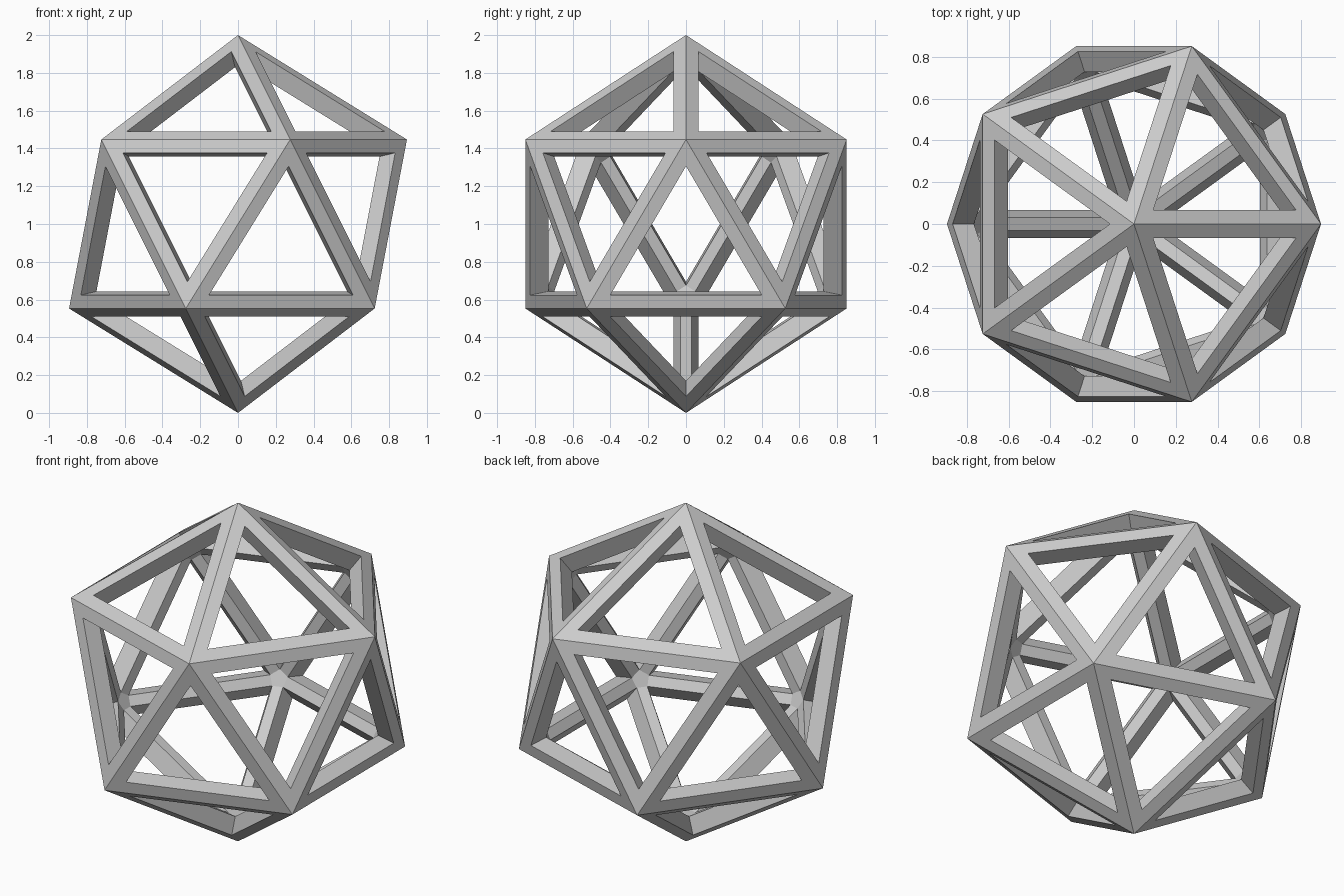
import bpy, bmesh

if "Cube" in bpy.data.objects:
    bpy.data.objects.remove(bpy.data.objects["Cube"])

WIDTH, DEPTH = 0.072, 0.104   # strut width on each face, strut depth inward

# Icosahedron that defines the outer edges
src = bmesh.new()
bmesh.ops.create_icosphere(src, subdivisions=1, radius=1.0)
src.normal_update()

bm = bmesh.new()
outer = {v: bm.verts.new(v.co) for v in src.verts}
rim, inner = {}, {}

# Outer strut faces and the straight walls of each triangular opening
for f in src.faces:
    c = f.calc_center_median()
    inradius = (f.verts[0].co - c).length / 2
    k = 1 - WIDTH / inradius
    for v in f.verts:
        p = c + (v.co - c) * k
        rim[f, v] = bm.verts.new(p)
        inner[f, v] = bm.verts.new(p - f.normal * DEPTH)
    vs = list(f.verts)
    for a, b in zip(vs, vs[1:] + vs[:1]):
        bm.faces.new((outer[a], outer[b], rim[f, b], rim[f, a]))
        bm.faces.new((rim[f, a], rim[f, b], inner[f, b], inner[f, a]))

# Flat inner side of every strut
for e in src.edges:
    f, g = e.link_faces
    a, b = e.verts
    bm.faces.new((inner[f, a], inner[f, b], inner[g, b], inner[g, a]))

# Pentagonal inner cap at every joint
for v in src.verts:
    ax = v.co.normalized()
    u = ax.orthogonal().normalized()
    w = ax.cross(u)

    def angle(f):
        from math import atan2
        d = inner[f, v].co
        return atan2(d.dot(w), d.dot(u))
    bm.faces.new([inner[f, v] for f in sorted(v.link_faces, key=angle)])

bmesh.ops.recalc_face_normals(bm, faces=bm.faces[:])
mesh = bpy.data.meshes.new("icosahedron_frame")
bm.to_mesh(mesh)
bm.free()
src.free()

frame = bpy.data.objects.new("icosahedron_frame", mesh)
frame.location.z = 1.0
bpy.context.collection.objects.link(frame)
